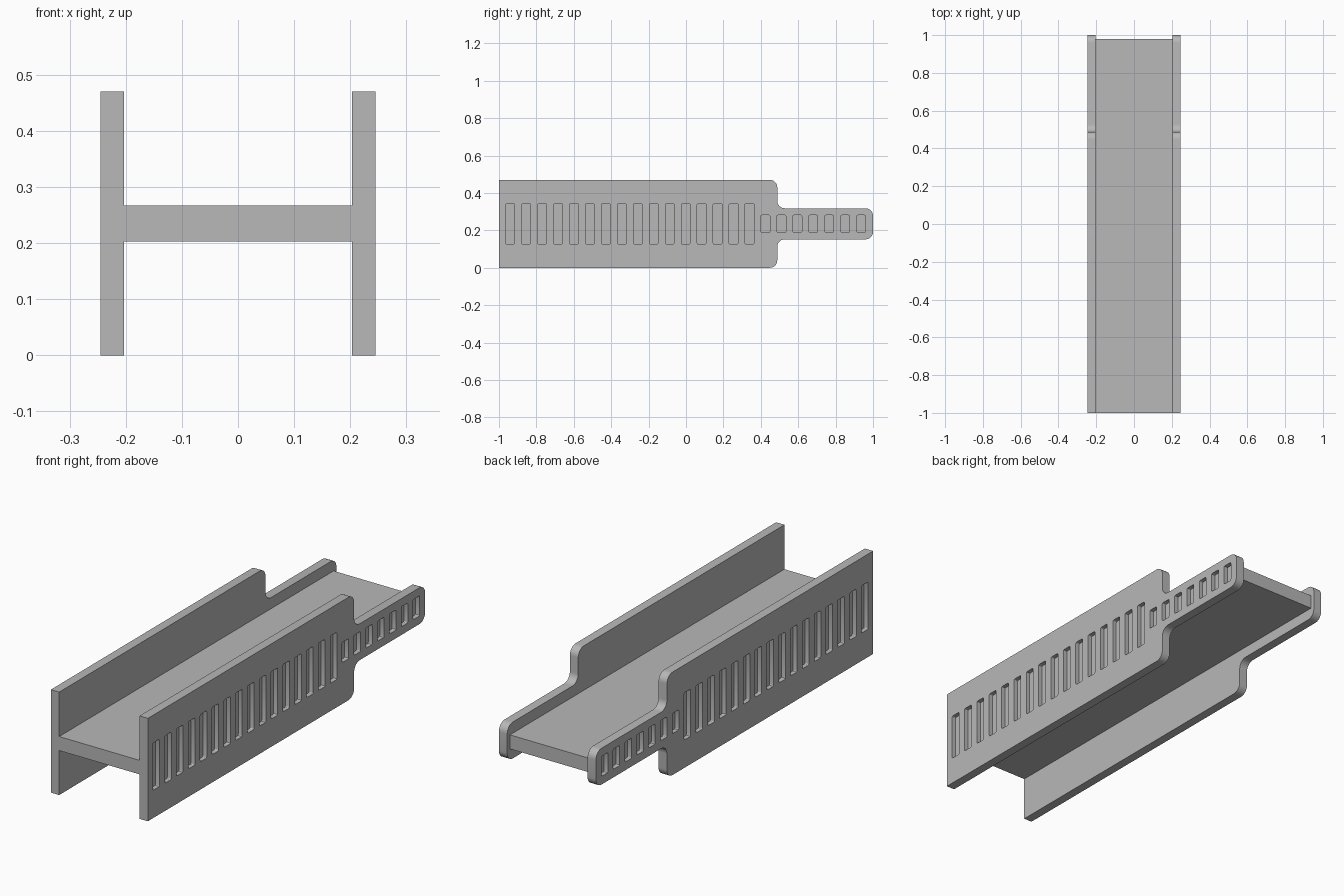
import bpy
import bmesh
from math import cos, sin, pi
from mathutils import Vector

cube = bpy.data.objects.get("Cube")
if cube:
    bpy.data.objects.remove(cube)

LENGTH, HEIGHT, MID = 2.0, 0.47, 0.235
OUTER, INNER = 0.245, 0.203          # rail faces in x
STEP, TONGUE = 0.488, 0.083          # rail narrows here, half height of the tongue
PITCH, FIRST, DEPTH = 0.0853, -0.94, 0.02

grey = bpy.data.materials.new("plain grey")
grey.use_nodes = True
COLOUR = (0.48, 0.48, 0.48, 1)
grey.diffuse_color = COLOUR
grey.node_tree.nodes["Principled BSDF"].inputs["Base Color"].default_value = COLOUR


def rounded(corners, steps=8):
    """Round each (y, z, radius) corner of an outline with right angles."""
    points = []
    for i, (y, z, r) in enumerate(corners):
        p = Vector((y, z))
        if r == 0:
            points.append(p)
            continue
        a = (Vector(corners[i - 1][:2]) - p).normalized()
        b = (Vector(corners[(i + 1) % len(corners)][:2]) - p).normalized()
        centre = p + (a + b) * r
        for k in range(steps + 1):
            t = k / steps * pi / 2
            points.append(centre - b * r * cos(t) - a * r * sin(t))
    return points


def extrude(bm, outline, x0, x1):
    """Add a prism with a y-z outline running from x0 to x1."""
    face = bm.faces.new([bm.verts.new((x0, p.x, p.y)) for p in outline])
    moved = bmesh.ops.extrude_face_region(bm, geom=[face])["geom"]
    verts = [v for v in moved if isinstance(v, bmesh.types.BMVert)]
    bmesh.ops.translate(bm, verts=verts, vec=(x1 - x0, 0, 0))


def make_object(name, bm):
    bmesh.ops.recalc_face_normals(bm, faces=bm.faces)
    mesh = bpy.data.meshes.new(name)
    bm.to_mesh(mesh)
    bm.free()
    mesh.materials.append(grey)
    obj = bpy.data.objects.new(name, mesh)
    bpy.context.collection.objects.link(obj)
    return obj


def box_outline(y0, y1, z0, z1, r=0):
    return rounded([(y0, z0, r), (y1, z0, r), (y1, z1, r), (y0, z1, r)], 3)


# Side rail: tall plate stepping down to a narrow tongue at the back
end, r = LENGTH / 2, 0.04
low, high = MID - TONGUE, MID + TONGUE
bm = bmesh.new()
extrude(bm, rounded([
    (-end, 0, 0), (STEP, 0, r), (STEP, low, r), (end, low, r),
    (end, high, r), (STEP, high, r), (STEP, HEIGHT, r), (-end, HEIGHT, 0),
]), INNER, OUTER)
rails = make_object("side_rails", bm)

# Row of shallow slots in the outer face: 16 tall, then 7 short
bm = bmesh.new()
for i in range(23):
    y = FIRST + i * PITCH
    half = 0.108 if i < 16 else 0.046
    extrude(bm, box_outline(y - 0.0235, y + 0.0235, MID - half, MID + half, 0.006),
            OUTER - DEPTH, OUTER + 0.05)
cutter = make_object("slot_cutter", bm)
cutter.hide_render = True

cut = rails.modifiers.new("slots", 'BOOLEAN')
cut.operation = 'DIFFERENCE'
cut.solver = 'EXACT'
cut.object = cutter
rails.modifiers.new("mirror", 'MIRROR').use_mirror_merge = False

# Bake the slots and mirror, then drop the cutter
graph = bpy.context.evaluated_depsgraph_get()
baked = bpy.data.meshes.new_from_object(rails.evaluated_get(graph))
rails.modifiers.clear()
rails.data = baked
bpy.data.objects.remove(cutter)

# Deck joining the two rails
bm = bmesh.new()
extrude(bm, box_outline(-end, 0.98, 0.203, 0.267), -INNER, INNER)
make_object("deck", bm)

# Smooth the rounded corners only
bpy.ops.object.select_all(action='DESELECT')
rails.select_set(True)
bpy.context.view_layer.objects.active = rails
bpy.ops.object.shade_smooth_by_angle(angle=pi / 6)
